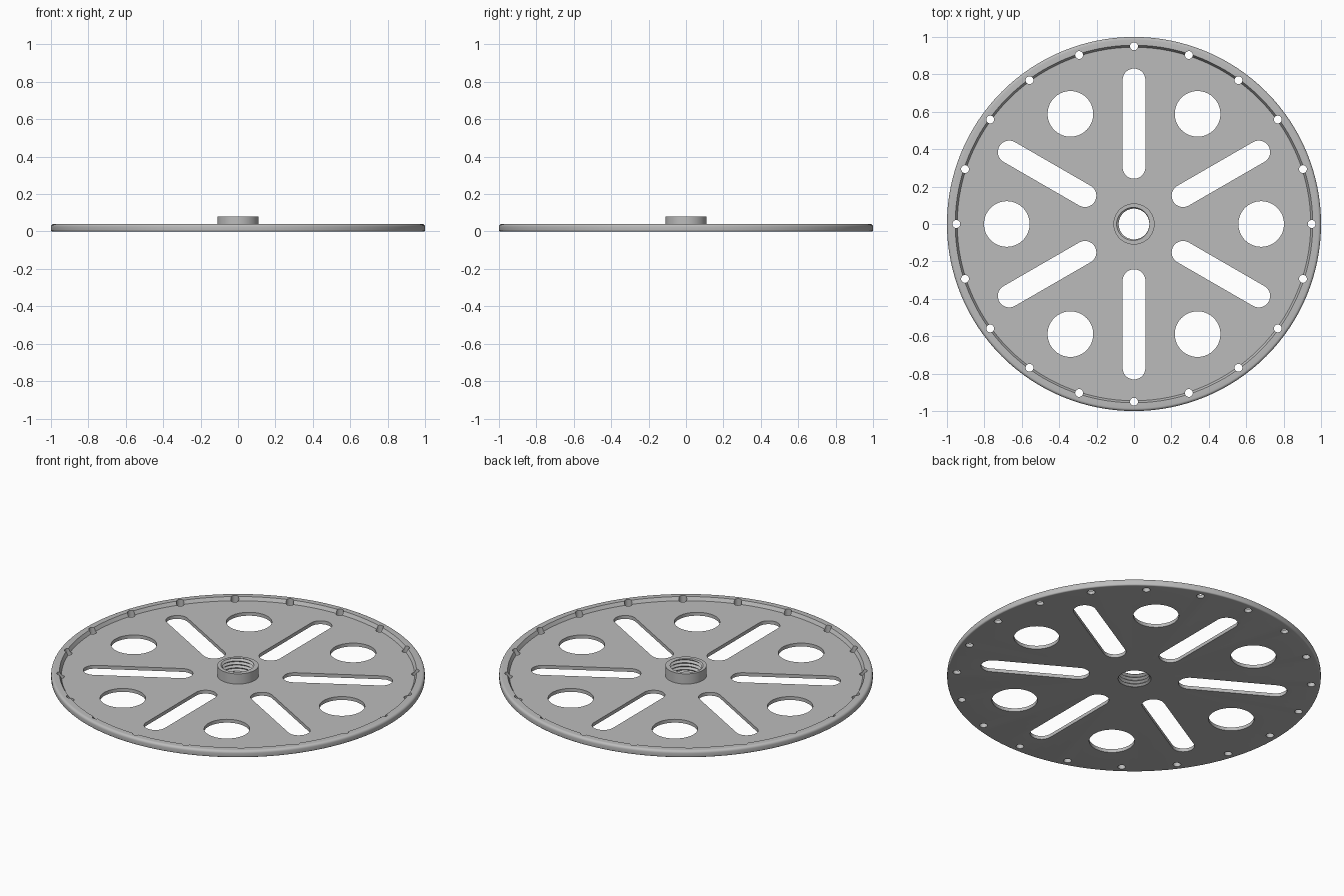
import bpy, bmesh
from math import sin, cos, pi, radians
from mathutils import Matrix, Vector

cube = bpy.data.objects.get("Cube")
if cube:
    bpy.data.objects.remove(cube)

SEG = 128
FLOOR, RIM, TOP = 0.02, 0.04, 0.08
BORE, HUB = 0.10, 0.11

metal = bpy.data.materials.new("plain grey")
metal.use_nodes = True
grey = (0.5, 0.5, 0.5, 1)
metal.diffuse_color = grey
metal.node_tree.nodes["Principled BSDF"].inputs["Base Color"].default_value = grey


def make_object(name, bm):
    bmesh.ops.recalc_face_normals(bm, faces=bm.faces)
    mesh = bpy.data.meshes.new(name)
    bm.to_mesh(mesh)
    bm.free()
    mesh.materials.append(metal)
    obj = bpy.data.objects.new(name, mesh)
    bpy.context.collection.objects.link(obj)
    return obj


def smooth(obj):
    bpy.ops.object.select_all(action='DESELECT')
    obj.select_set(True)
    bpy.context.view_layer.objects.active = obj
    bpy.ops.object.shade_smooth_by_angle(angle=radians(30))


def ring(bm, r, z):
    return [bm.verts.new((r * cos(2 * pi * i / SEG), r * sin(2 * pi * i / SEG), z))
            for i in range(SEG)]


def bridge(bm, a, b):
    for i in range(SEG):
        j = (i + 1) % SEG
        bm.faces.new((a[i], a[j], b[j], b[i]))


def arc(cx, cz, r, start, end, steps=5):
    angles = [radians(start + (end - start) * i / steps) for i in range(steps + 1)]
    return [(cx + r * cos(a), cz + r * sin(a)) for a in angles]


def prism(bm, outline):
    """Vertical cutter through the whole disc."""
    low = bm.faces.new([bm.verts.new((x, y, -0.1)) for x, y in outline])
    new = bmesh.ops.extrude_face_region(bm, geom=[low])["geom"]
    verts = [g for g in new if isinstance(g, bmesh.types.BMVert)]
    bmesh.ops.translate(bm, verts=verts, vec=(0, 0, 0.3))


def slot(angle, start, end, r, steps):
    """Outline with round ends, lying along a spoke; a circle if start == end."""
    turn = Matrix.Rotation(angle, 2)
    pts = arc(end, 0, r, -90, 90, steps) + arc(start, 0, r, 90, 270, steps)
    if start == end:
        pts = arc(end, 0, r, 0, 360, 2 * steps)[:-1]
    return [turn @ Vector(p) for p in pts]


# Disc: turned profile with a raised, rounded rim
profile = ([(BORE, 0)] + arc(0.992, 0.008, 0.008, -90, 0)
           + arc(0.985, 0.025, 0.015, 0, 90)
           + [(0.956, RIM), (0.945, FLOOR), (BORE, FLOOR)])
bm = bmesh.new()
rings = [ring(bm, r, z) for r, z in profile]
for i, loop in enumerate(rings):
    bridge(bm, loop, rings[(i + 1) % len(rings)])
disc = make_object("disc", bm)

# Openings: round holes, spoke slots and small rim holes
bm = bmesh.new()
for k in range(6):
    prism(bm, slot(k * pi / 3, 0.68, 0.68, 0.122, 32))
    prism(bm, slot((k + 0.5) * pi / 3, 0.303, 0.77, 0.061, 16))
for k in range(20):
    prism(bm, slot(k * pi / 10, 0.95, 0.95, 0.021, 10))
cutter = make_object("opening_cutter", bm)
cutter.hide_render = True

cut = disc.modifiers.new("openings", 'BOOLEAN')
cut.operation = 'DIFFERENCE'
cut.solver = 'EXACT'
cut.object = cutter
bpy.context.view_layer.objects.active = disc
bpy.ops.object.modifier_apply(modifier=cut.name)
bpy.data.objects.remove(cutter)
smooth(disc)

# Hub: threaded sleeve, with helical rows clipped at both ends
PITCH, CREST, ROOT = 0.02, 0.082, 0.094


def thread_point(i, row):
    turn = i / SEG
    z = min(max((row / 2 + turn) * PITCH, 0), TOP)
    phase = (z / PITCH - turn) % 1
    r = CREST + (ROOT - CREST) * (1 - abs(2 * phase - 1))
    return r * cos(2 * pi * turn), r * sin(2 * pi * turn), z


bm = bmesh.new()
outer = [ring(bm, r, z) for r, z in
         ((BORE, 0), (BORE, FLOOR), (HUB, FLOOR), (HUB, TOP))]
for a, b in zip(outer, outer[1:]):
    bridge(bm, a, b)
rows = range(-2, int(2 * TOP / PITCH) + 1)
for i in range(SEG):
    j = (i + 1) % SEG
    # The cap edges reach the bore where the thread is clipped
    for loop, row in ((outer[0], rows[0]), (outer[-1], rows[-1])):
        inner = [bm.verts.new(thread_point(n, row)) for n in (i, i + 1)]
        bm.faces.new((loop[i], loop[j], inner[1], inner[0]))
    for row in rows[:-1]:
        corners = [(i, row), (i + 1, row), (i + 1, row + 1), (i, row + 1)]
        bm.faces.new([bm.verts.new(thread_point(*c)) for c in corners])
bmesh.ops.remove_doubles(bm, verts=bm.verts, dist=0.00005)
smooth(make_object("threaded_hub", bm))
